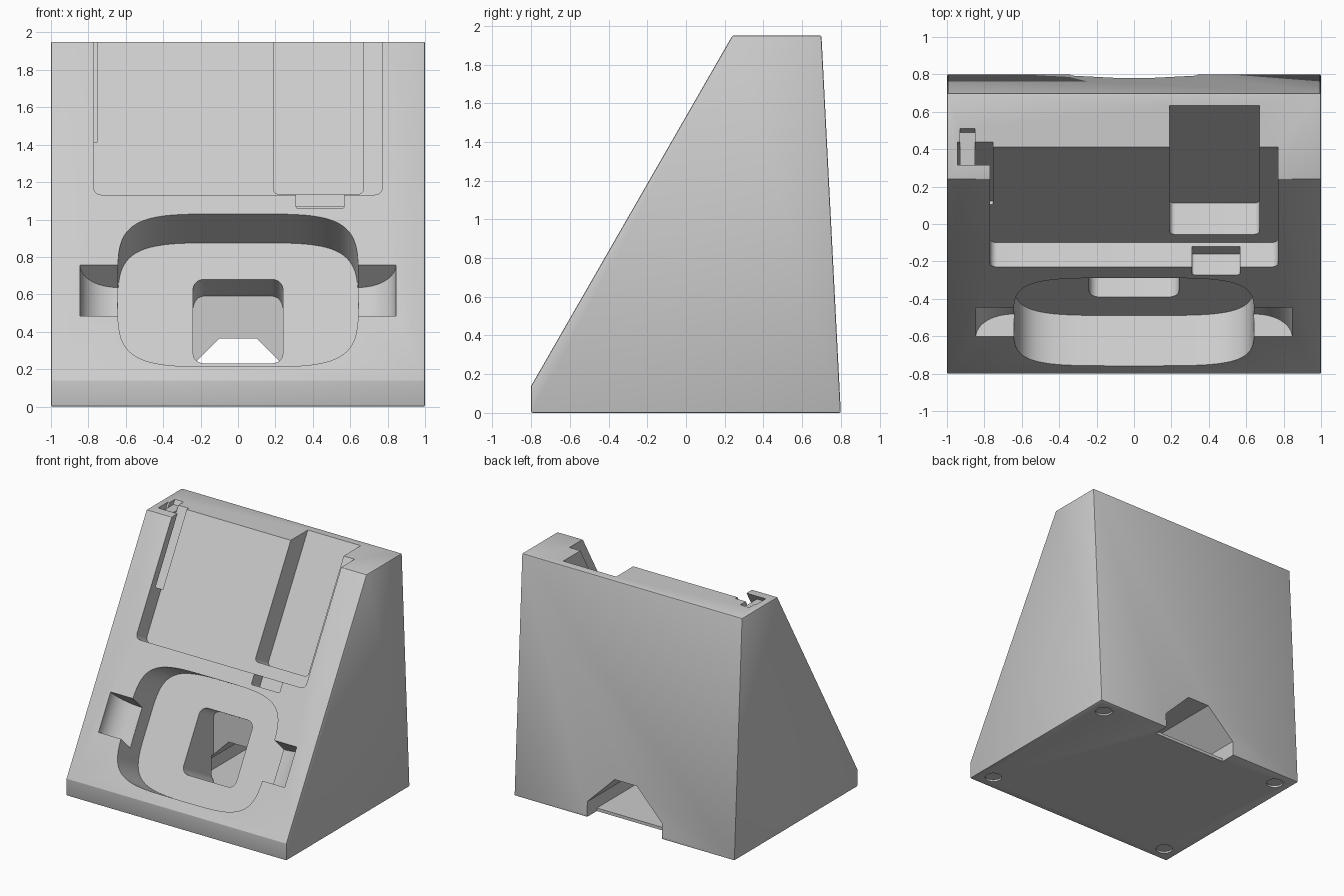
import bpy, bmesh, math
from mathutils import Vector

if "Cube" in bpy.data.objects:
    bpy.data.objects.remove(bpy.data.objects["Cube"])

# Sloped front frame: x across, u up the slope, d depth into the body
FOOT = Vector((0, -0.8, 0.14))
U = (Vector((0, 0.24, 1.95)) - FOOT).normalized()
D = Vector((0, U.z, -U.y))
X = Vector((1, 0, 0))
Y = Vector((0, 1, 0))
Z = Vector((0, 0, 1))
TOP = 2.8


def up(z):
    """Distance up the slope for a height z on the front face."""
    return (z - FOOT.z) / U.z


def prism(name, outline, axes, a, b, origin=Vector(), clips=()):
    """Extrude an outline (in axes 0 and 1) along axis 2 from a to b."""
    p, q, w = axes
    bm = bmesh.new()
    lo, hi = ([bm.verts.new(origin + p * s + q * t + w * h) for s, t in outline] for h in (a, b))
    bm.faces.new(lo)
    bm.faces.new(hi)
    n = len(outline)
    for i in range(n):
        j = (i + 1) % n
        bm.faces.new((lo[i], lo[j], hi[j], hi[i]))
    for co, no in clips:
        geom = bm.verts[:] + bm.edges[:] + bm.faces[:]
        bmesh.ops.bisect_plane(bm, geom=geom, plane_co=co, plane_no=no, clear_outer=True)
        bmesh.ops.holes_fill(bm, edges=[e for e in bm.edges if e.is_boundary])
    bmesh.ops.recalc_face_normals(bm, faces=bm.faces)
    me = bpy.data.meshes.new(name)
    bm.to_mesh(me)
    bm.free()
    ob = bpy.data.objects.new(name, me)
    bpy.context.collection.objects.link(ob)
    return ob


def slab(name, outline, d0, d1, clips=()):
    return prism(name, outline, (X, U, D), d0, d1, FOOT, clips)


def rect(x0, x1, y0, y1, r=0.0):
    """Rectangle outline with rounded corners."""
    if r == 0:
        return [(x0, y0), (x1, y0), (x1, y1), (x0, y1)]
    pts = []
    corners = [(x1 - r, y1 - r), (x0 + r, y1 - r), (x0 + r, y0 + r), (x1 - r, y0 + r)]
    for k, (cx, cy) in enumerate(corners):
        for i in range(7):
            t = math.pi / 2 * (k + i / 6)
            pts.append((cx + r * math.cos(t), cy + r * math.sin(t)))
    return pts


def squircle(rx, ry, cy, n=4.5, count=96):
    pts = []
    for i in range(count):
        c, s = math.cos(math.tau * i / count), math.sin(math.tau * i / count)
        pts.append((math.copysign(abs(c) ** (2 / n), c) * rx,
                    cy + math.copysign(abs(s) ** (2 / n), s) * ry))
    return pts


def apply_mod(ob, mod):
    bpy.context.view_layer.objects.active = ob
    bpy.ops.object.modifier_apply(modifier=mod.name)


def combine(ob, tool, operation='DIFFERENCE'):
    mod = ob.modifiers.new(operation, 'BOOLEAN')
    mod.operation = operation
    mod.solver = 'EXACT'
    mod.object = tool
    apply_mod(ob, mod)
    bpy.data.objects.remove(tool)


# Wedge body with fine edge bevels
side = [(-0.8, 0), (-0.8, 0.14), (0.24, 1.95), (0.70, 1.95), (0.80, 0)]
body = prism("dock_body", side, (Y, Z, X), -1, 1)
bev = body.modifiers.new("edge_bevel", 'BEVEL')
bev.width = 0.008
bev.segments = 2
apply_mod(body, bev)

# Upper tray, its deeper channel and the small notch under it
combine(body, slab("tray", rect(-0.77, 0.77, up(1.132), TOP, 0.04), -0.1, 0.15))
combine(body, slab("channel", rect(0.19, 0.67, up(1.21), TOP, 0.03), 0.1, 0.342))
combine(body, slab("notch", rect(0.31, 0.567, up(1.06), up(1.2), 0.012), -0.1, 0.127))

# Latch slot beside the tray, with a filled step and pocket at the top
step_z = 1.915
step = Vector((0, 0, step_z))
combine(body, slab("latch_slot", rect(-0.945, -0.755, up(1.486), TOP), 0.065, 0.173))
combine(body, slab("latch_step", rect(-0.93, -0.85, up(1.8), TOP), 0.06, 0.18,
                   [(step, Z)]), 'UNION')
combine(body, slab("latch_pocket", rect(-0.93, -0.85, up(1.7), TOP), 0.07, 0.234,
                   [(step, -Z)]))

# Lower rounded cradle
mid, half = (up(1.03) + up(0.213)) / 2, (up(1.03) - up(0.213)) / 2
combine(body, slab("cradle", squircle(0.643, half, mid), -0.1, 0.31))

# Curved finger scoops on both sides of the cradle
P = Vector((0, 1, -1)).normalized()
for s in (-1, 1):
    arc = [(0.645 + 0.2 * math.cos(t), 0.17 * math.sin(t))
           for t in (math.pi / 2 * i / 12 for i in range(13))]
    outline = [(s * x, p) for x, p in [(0.55, -0.1), (0.845, -0.1)] + arc + [(0.55, 0.17)]]
    combine(body, prism("scoop", outline, (X, P, U), up(0.485), up(0.757), FOOT))

# Plug hole in the cradle, ending at a vertical wall and a thin floor
combine(body, slab("plug_hole", rect(-0.24, 0.24, up(0.385), up(0.835), 0.06), 0.25, 1.0,
                   [(Vector((0, 0.024, 0)), Y), (Vector((0, 0, 0.025)), -Z)]))

# Cable tunnel to the back and the cut through the bottom edge
tunnel = [(-0.34, 0.025), (0.34, 0.025), (0.34, 0.125), (0.1, 0.365), (-0.1, 0.365), (-0.34, 0.125)]
combine(body, prism("cable_tunnel", tunnel, (X, Z, Y), 0.0, 0.9))
combine(body, prism("cable_exit", rect(-0.34, 0.34, -0.1, 0.08), (X, Z, Y), 0.67, 0.9))

# Round foot pockets underneath
for sx in (-1, 1):
    for sy in (-1, 1):
        ring = [(sx * 0.87 + 0.065 * math.cos(math.tau * i / 32),
                 sy * 0.67 + 0.065 * math.sin(math.tau * i / 32)) for i in range(32)]
        combine(body, prism("foot_pocket", ring, (X, Y, Z), -0.1, 0.015))

# Single grey plastic
grey = bpy.data.materials.new("light_grey")
grey.diffuse_color = (0.6, 0.6, 0.6, 1)
grey.use_nodes = True
grey.node_tree.nodes["Principled BSDF"].inputs["Base Color"].default_value = grey.diffuse_color
body.data.materials.clear()
body.data.materials.append(grey)
for f in body.data.polygons:
    f.material_index = 0
bpy.ops.object.select_all(action='DESELECT')
body.select_set(True)
bpy.context.view_layer.objects.active = body
bpy.ops.object.shade_smooth_by_angle(angle=math.radians(25))
